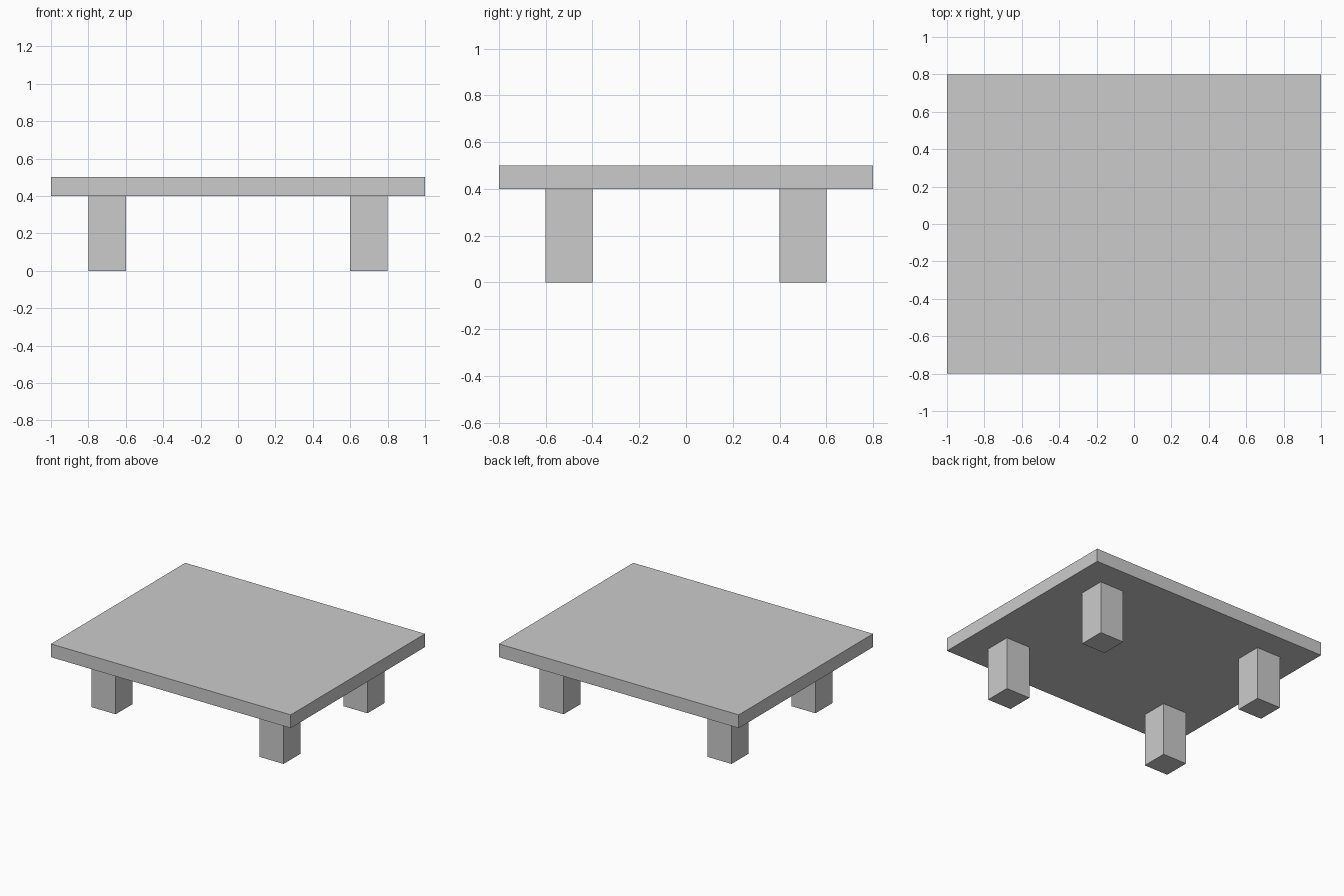
import bpy

cube = bpy.data.objects.get("Cube")
if cube:
    bpy.data.objects.remove(cube, do_unlink=True)

# Single grey finish
grey = bpy.data.materials.new("grey")
grey.use_nodes = True
colour = (0.6, 0.6, 0.6, 1)
grey.diffuse_color = colour
grey.node_tree.nodes["Principled BSDF"].inputs["Base Color"].default_value = colour


def box(name, centre, size):
    bpy.ops.mesh.primitive_cube_add(size=1, location=centre)
    ob = bpy.context.object
    ob.name = name
    ob.scale = size
    bpy.ops.object.transform_apply(location=False, rotation=False, scale=True)
    ob.data.materials.append(grey)
    return ob


# Table top
box("table_top", (0, 0, 0.45), (2, 1.6, 0.1))

# Four square legs, set in from the edges
for side, x in (("left", 0.7), ("right", -0.7)):
    for end, y in (("front", -0.5), ("back", 0.5)):
        box(f"{end}_{side}_leg", (x, y, 0.2), (0.2, 0.2, 0.4))
